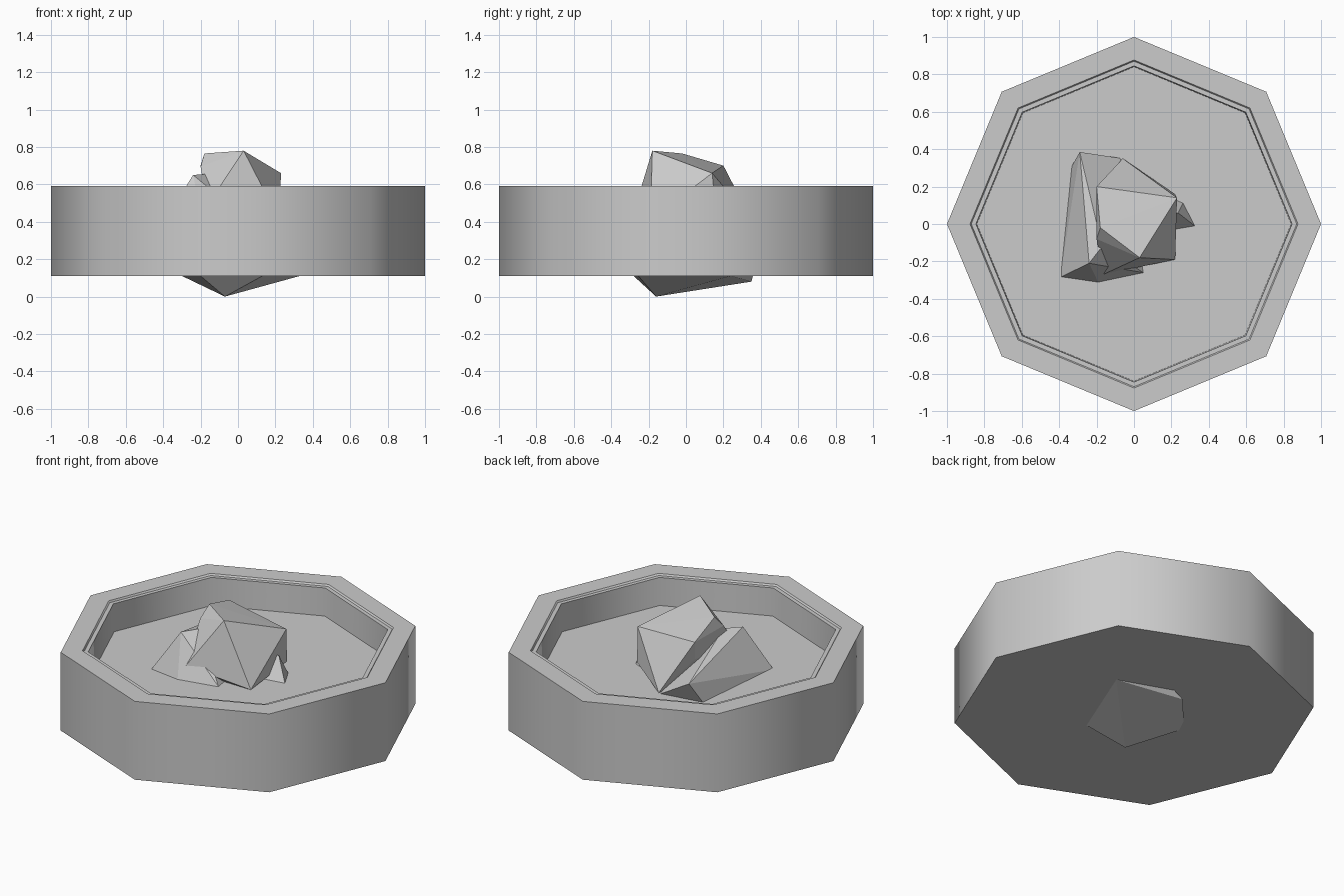
import bpy, bmesh, math

if "Cube" in bpy.data.objects:
    bpy.data.objects.remove(bpy.data.objects["Cube"])


def finish(bm, name):
    bmesh.ops.recalc_face_normals(bm, faces=bm.faces)
    mesh = bpy.data.meshes.new(name)
    bm.to_mesh(mesh)
    bm.free()
    obj = bpy.data.objects.new(name, mesh)
    bpy.context.collection.objects.link(obj)
    return obj


def lathe(name, profile, sides):
    """Sweep (radius, z) points around z and cap both ends."""
    bm = bmesh.new()
    rings = [[bm.verts.new((r * math.cos(math.tau * i / sides),
                            r * math.sin(math.tau * i / sides), z))
              for i in range(sides)] for r, z in profile]
    for a, b in zip(rings, rings[1:]):
        for i in range(sides):
            j = (i + 1) % sides
            bm.faces.new((a[i], a[j], b[j], b[i]))
    bm.faces.new(rings[0])
    bm.faces.new(rings[-1])
    return finish(bm, name)


def rock(name, points):
    """Faceted boulder as the convex hull of a few corner points."""
    bm = bmesh.new()
    for p in points:
        bm.verts.new(p)
    res = bmesh.ops.convex_hull(bm, input=bm.verts)
    loose = [v for v in bm.verts if not v.link_faces]
    bmesh.ops.delete(bm, geom=loose, context='VERTS')
    return finish(bm, name)


# Octagonal basin: outer wall, rim, small step, inner wall, floor
basin = lathe("basin", [(1, 0.11), (1, 0.59), (0.877, 0.59), (0.87, 0.58),
                        (0.845, 0.58), (0.84, 0.41)], 8)
bpy.context.view_layer.objects.active = basin
basin.select_set(True)
bpy.ops.object.shade_smooth_by_angle(angle=math.radians(50))

# Main boulder in the middle
rock("main_rock", [
    (0.03, -0.18, 0.78), (0.23, 0.14, 0.66), (-0.20, 0.20, 0.70),
    (-0.18, -0.02, 0.765), (-0.20, -0.08, 0.695), (-0.165, -0.27, 0.485),
    (0.22, -0.19, 0.41), (-0.06, 0.35, 0.41), (0.22, 0.16, 0.45),
    (-0.18, 0.17, 0.58), (0, 0, 0.25)])

# Lower boulder leaning on its left side
rock("side_rock", [
    (-0.24, -0.21, 0.65), (-0.29, 0.385, 0.54), (-0.335, 0.305, 0.40),
    (-0.395, -0.285, 0.40), (-0.19, -0.315, 0.40), (0.05, -0.26, 0.41),
    (-0.17, -0.12, 0.655), (-0.06, 0.35, 0.40), (-0.2, 0, 0.2)])

# Boulder that runs through the basin and pokes out below
rock("base_rock", [
    (-0.07, -0.16, 0.0), (-0.06, 0.35, 0.08), (0.03, 0.36, 0.12),
    (0.33, 0.24, 0.11), (-0.32, 0.05, 0.12), (-0.20, -0.28, 0.11),
    (0.13, -0.255, 0.11), (0.325, -0.01, 0.41), (0.235, 0.06, 0.53),
    (-0.1, 0, 0.5)])
